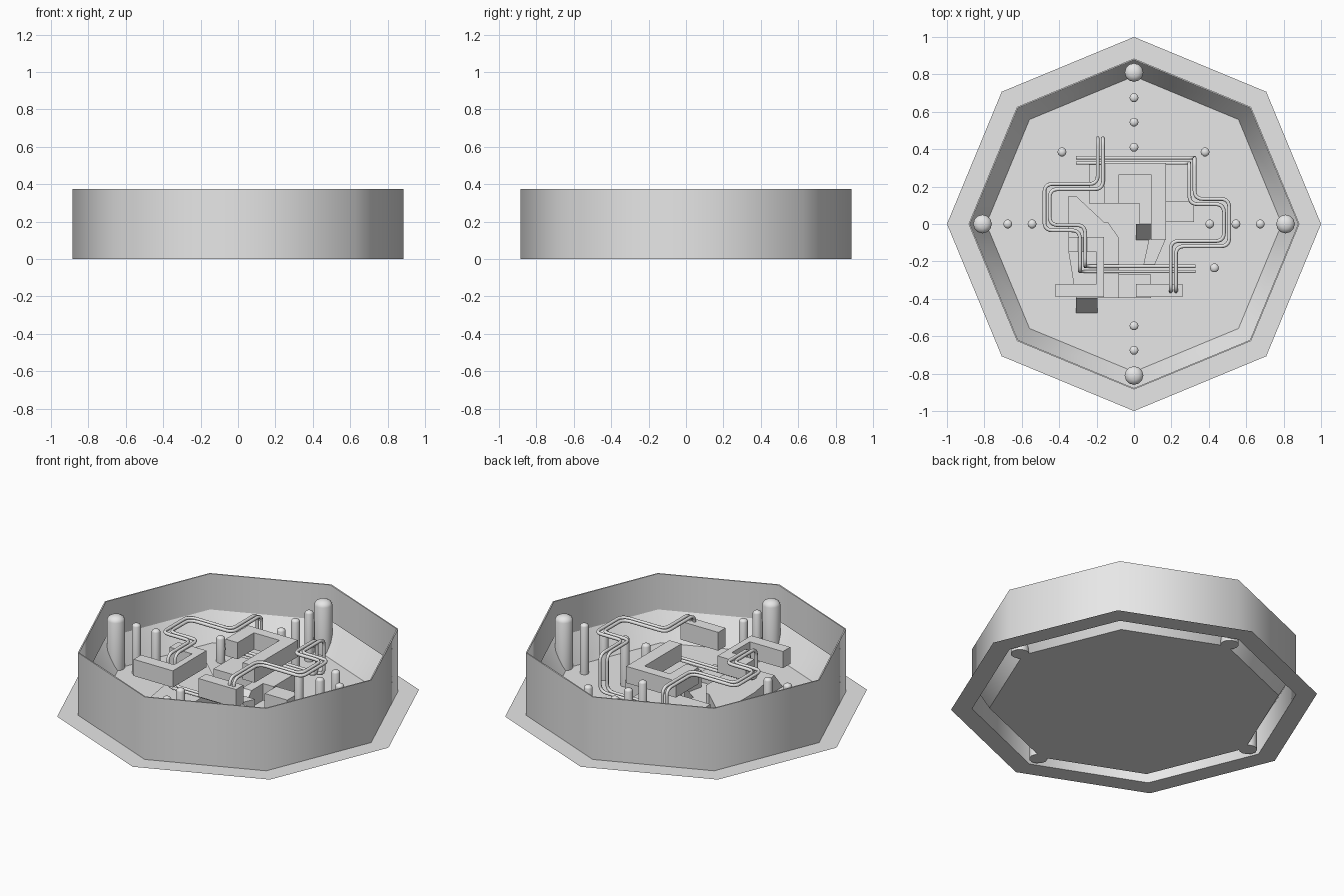
import bpy, bmesh, math
from mathutils import Vector

if "Cube" in bpy.data.objects:
    bpy.data.objects.remove(bpy.data.objects["Cube"])

grey = bpy.data.materials.new("light_grey")
grey.use_nodes = True
grey.diffuse_color = (0.8, 0.8, 0.8, 1)
grey.node_tree.nodes["Principled BSDF"].inputs["Base Color"].default_value = (0.8, 0.8, 0.8, 1)


def add_object(name, bm, smooth_angle=None, flip=True):
    bmesh.ops.remove_doubles(bm, verts=bm.verts, dist=1e-5)
    if flip:
        bmesh.ops.recalc_face_normals(bm, faces=bm.faces)
    mesh = bpy.data.meshes.new(name)
    bm.to_mesh(mesh)
    bm.free()
    mesh.materials.append(grey)
    obj = bpy.data.objects.new(name, mesh)
    bpy.context.collection.objects.link(obj)
    if smooth_angle:
        bpy.ops.object.select_all(action="DESELECT")
        obj.select_set(True)
        bpy.context.view_layer.objects.active = obj
        bpy.ops.object.shade_smooth_by_angle(angle=math.radians(smooth_angle))
    return obj


def lathe(name, profile, sides, centre=(0, 0), smooth_angle=None, flip=True):
    """Turn a list of (radius, height) points around a vertical axis."""
    bm = bmesh.new()
    rings = []
    for r, z in profile:
        ring = []
        for i in range(sides):
            a = math.tau * i / sides
            ring.append(bm.verts.new((centre[0] + r * math.cos(a), centre[1] + r * math.sin(a), z)))
        rings.append(ring)
    for low, high in zip(rings, rings[1:]):
        for i in range(sides):
            j = (i + 1) % sides
            bm.faces.new((low[i], low[j], high[j], high[i]))
    return add_object(name, bm, smooth_angle, flip)


def prism(name, outline, z0, z1):
    """Extrude a plan outline between two heights."""
    bm = bmesh.new()
    face = bm.faces.new([bm.verts.new((x, y, z0)) for x, y in outline])
    out = bmesh.ops.extrude_face_region(bm, geom=[face])
    for v in out["geom"]:
        if isinstance(v, bmesh.types.BMVert):
            v.co.z = z1
    return add_object(name, bm)


def box(name, x0, x1, y0, y1, z0, z1):
    return prism(name, [(x0, y0), (x1, y0), (x1, y1), (x0, y1)], z0, z1)


# Octagonal tray: flat rim, walls, sloped inner skirt and floor
lathe("rim", [(1, 0), (0.885, 0)], 8, flip=False)
lathe("lower_wall", [(0.885, 0), (0.885, 0.16)], 8, smooth_angle=60, flip=False)
lathe("upper_wall", [(0.885, 0.16), (0.885, 0.375), (0.877, 0.375), (0.877, 0.16)], 8,
      smooth_angle=60, flip=False)
lathe("inner_skirt", [(0.885, 0.16), (0.79, 0)], 8, smooth_angle=60, flip=False)
lathe("floor", [(0.79, 0), (0, 0)], 8, flip=False)


# Round-topped posts
def post(name, x, y, radius, height, sides):
    cap = [(radius * math.cos(t), height - radius * 0.6 * (1 - math.sin(t)))
           for t in (0, math.pi / 6, math.pi / 3, math.pi / 2)]
    lathe(name, [(0, 0), (radius, 0)] + cap, sides, (x, y), smooth_angle=50)


for i in range(4):
    a = i * math.pi / 2
    post("large_post", 0.81 * math.cos(a), 0.81 * math.sin(a), 0.05, 0.315, 12)
    for r in (0.675, 0.545):
        post("small_post", r * math.cos(a), r * math.sin(a), 0.024, 0.3, 10)
for x, y, h in ((0, 0.41, 0.295), (0.405, 0, 0.295), (0.38, 0.385, 0.155),
                (-0.385, 0.385, 0.155), (0.43, -0.235, 0.155)):
    post("inner_post", x, y, 0.024, h, 10)

# Raised blocks
prism("left_block", [(-0.42, -0.39), (-0.16, -0.39), (-0.16, -0.07), (-0.35, -0.07),
                     (-0.35, -0.15), (-0.2, -0.15), (-0.2, -0.32), (-0.42, -0.32)], 0.2, 0.3)
prism("rear_block", [(-0.16, 0.11), (-0.08, 0.11), (-0.08, 0.265), (0.09, 0.265),
                     (0.09, -0.085), (0.17, -0.085), (0.17, 0.325), (-0.16, 0.325)], 0.2, 0.3)
box("front_block", 0.01, 0.26, -0.39, -0.32, 0.19, 0.3)

# Low platforms below the blocks
prism("low_platform", [(-0.35, 0.15), (-0.31, 0.15), (-0.16, 0.01), (-0.14, 0.01),
                       (-0.08, -0.075), (-0.08, -0.395), (-0.31, -0.395), (-0.35, -0.15)], 0, 0.1)
box("rear_platform", -0.24, 0.16, 0.11, 0.325, 0, 0.1)
box("side_platform", 0.17, 0.32, 0.01, 0.12, 0, 0.1)
box("front_platform", -0.08, 0.09, -0.395, -0.27, 0, 0.06)
prism("link_platform", [(0.05, -0.22), (0.11, -0.22), (0.17, -0.08), (0.08, -0.08)], 0, 0.1)


# Sloped ramps
def ramp(name, x0, x1, y_low, y_high, height):
    bm = bmesh.new()
    sides = [[bm.verts.new((x, y, z)) for y, z in ((y_low, 0), (y_high, 0), (y_high, height))]
             for x in (x0, x1)]
    a, b = sides
    bm.faces.new(a)
    bm.faces.new(b)
    for i in range(3):
        j = (i + 1) % 3
        bm.faces.new((a[i], a[j], b[j], b[i]))
    add_object(name, bm)


ramp("front_ramp", -0.31, -0.195, -0.475, -0.395, 0.1)
ramp("centre_ramp", 0.01, 0.09, -0.085, 0, 0.1)
box("centre_platform", 0.03, 0.09, 0, 0.12, 0, 0.1)


# Paired pipes with rounded bends
def offset_plan(plan, d):
    pts = [Vector(p) for p in plan]
    dirs = [(b - a).normalized() for a, b in zip(pts, pts[1:])]
    normals = [Vector((-v.y, v.x)) for v in dirs]
    result = [pts[0] + normals[0] * d]
    for p, n, m in zip(pts[1:-1], normals, normals[1:]):
        result.append(p + (n + m) * d / (1 + n.dot(m)))
    return result + [pts[-1] + normals[-1] * d]


def rounded(path, radius, steps=5):
    result = [path[0]]
    for a, b, c in zip(path, path[1:], path[2:]):
        p = b + (a - b).normalized() * min(radius, (a - b).length * 0.45)
        q = b + (c - b).normalized() * min(radius, (c - b).length * 0.45)
        for i in range(steps + 1):
            t = i / steps
            result.append(p * (1 - t) ** 2 + b * 2 * t * (1 - t) + q * t * t)
    return result + [path[-1]]


def pipe_pair(name, plan, high, low, end):
    for d in (-0.014, 0.014):
        flat = offset_plan(plan, d)
        path = [Vector((*flat[0], end))] + [Vector((*p, high)) for p in flat[:-1]]
        path += [Vector((*p, low)) for p in flat[-2:]]
        curve = bpy.data.curves.new(name, "CURVE")
        curve.dimensions = "3D"
        curve.bevel_depth = 0.01
        curve.bevel_resolution = 1
        curve.use_fill_caps = True
        spline = curve.splines.new("POLY")
        pts = rounded(path, 0.045)
        spline.points.add(len(pts) - 1)
        for sp, p in zip(spline.points, pts):
            sp.co = (*p, 1)
        curve.materials.append(grey)
        obj = bpy.data.objects.new(name, curve)
        bpy.context.collection.objects.link(obj)


pipe_pair("left_pipe", [(-0.18, 0.46), (-0.18, 0.2), (-0.465, 0.2), (-0.465, -0.02),
                        (-0.275, -0.02), (-0.275, -0.24), (0.33, -0.24)], 0.31, 0.12, 0.22)
pipe_pair("right_pipe", [(0.21, -0.36), (0.21, -0.105), (0.495, -0.105), (0.495, 0.12),
                         (0.31, 0.12), (0.31, 0.34), (-0.31, 0.34)], 0.34, 0.12, 0.25)
